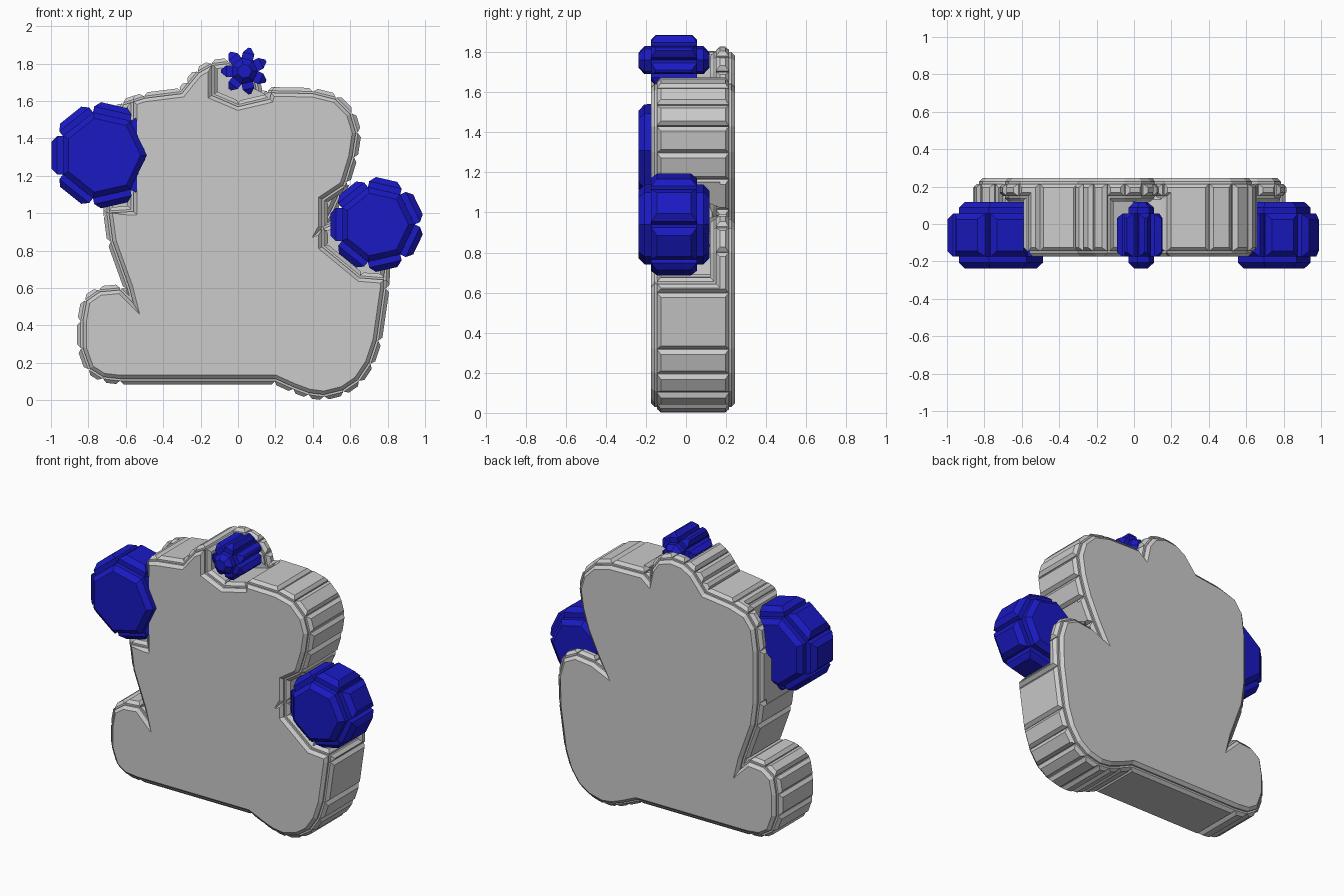
import bpy, bmesh
from math import pi, cos, sin

if "Cube" in bpy.data.objects:
    bpy.data.objects.remove(bpy.data.objects["Cube"])


def prism(outline, y0, y1):
    """Solid from an (x, z) outline, running from y0 to y1."""
    bm = bmesh.new()
    face = bm.faces.new([bm.verts.new((x, y0, z)) for x, z in outline])
    ext = bmesh.ops.extrude_face_region(bm, geom=[face])["geom"]
    moved = [v for v in ext if isinstance(v, bmesh.types.BMVert)]
    bmesh.ops.translate(bm, verts=moved, vec=(0, y1 - y0, 0))
    bmesh.ops.recalc_face_normals(bm, faces=bm.faces[:])
    return bm


def raise_panels(bm, straight, chamfer):
    """Push every face outward as its own chamfered panel."""
    for f in bm.faces[:]:
        short = min(e.calc_length() for e in f.edges)
        width = min(chamfer, 0.38 * short) if len(f.verts) == 4 else chamfer
        bmesh.ops.inset_individual(bm, faces=[f], thickness=0.0001, depth=straight,
                                   use_even_offset=True)
        bmesh.ops.inset_individual(bm, faces=[f], thickness=width, depth=chamfer,
                                   use_even_offset=True)


def make_object(name, bm):
    mesh = bpy.data.meshes.new(name)
    bm.to_mesh(mesh)
    bm.free()
    obj = bpy.data.objects.new(name, mesh)
    bpy.context.collection.objects.link(obj)
    return obj


# Body plate: full outline, anticlockwise from the bottom left
outline = [
    (-.63, .115), (.20, .115), (.30, .07), (.38, .04), (.46, .03), (.56, .055),
    (.64, .11), (.70, .20), (.74, .32), (.78, .60), (.785, .80), (.75, .92),
    (.66, .965), (.53, .95), (.44, .91), (.50, 1.02), (.57, 1.17), (.61, 1.30),
    (.63, 1.43), (.60, 1.53), (.52, 1.61), (.40, 1.64), (.16, 1.645), (.11, 1.605),
    (.09, 1.70), (.04, 1.77), (-.05, 1.80), (-.14, 1.79), (-.21, 1.75), (-.26, 1.69),
    (-.30, 1.64), (-.50, 1.615), (-.61, 1.58), (-.67, 1.50), (-.69, 1.35), (-.69, 1.0),
    (-.67, .85), (-.58, .60), (-.56, .52), (-.63, .59), (-.74, .58), (-.81, .53),
    (-.83, .42), (-.83, .28), (-.79, .17), (-.72, .125)]
body = make_object("body_plate", prism(outline, -.145, .215))

# Recesses cut into the front, leaving a thin back layer
recesses = [
    [(.45, .82), (.65, .655), (.95, .63), (1.1, 1.3), (.75, 1.265), (.60, 1.175), (.45, 1.075)],
    [(-.14, 1.63), (0, 1.57), (.17, 1.61), (.20, 1.75), (.20, 2.0), (-.14, 2.0)],
    [(-.56, 1.01), (-.56, 1.8), (-1.2, 1.8), (-1.2, .97)]]
cutters = []
for pts in recesses:
    cutter = make_object("recess_cutter", prism(pts, -1, .15))
    cutter.hide_render = True
    cutters.append(cutter)
    mod = body.modifiers.new("recess", "BOOLEAN")
    mod.operation, mod.solver, mod.object = "DIFFERENCE", "EXACT", cutter

bpy.context.view_layer.update()
evaluated = body.evaluated_get(bpy.context.evaluated_depsgraph_get())
bm = bmesh.new()
bm.from_mesh(evaluated.to_mesh())
evaluated.to_mesh_clear()
body.modifiers.clear()
for cutter in cutters:
    bpy.data.objects.remove(cutter)
bmesh.ops.remove_doubles(bm, verts=bm.verts[:], dist=.0005)
raise_panels(bm, .011, .019)
bm.to_mesh(body.data)
bm.free()

# Seven-sided blue knobs with a raised panel on every face
blue = bpy.data.materials.new("blue")
blue.diffuse_color = (.01, .01, .55, 1)
blue.use_nodes = True
blue.node_tree.nodes["Principled BSDF"].inputs["Base Color"].default_value = blue.diffuse_color
for name, x, z, r in [("left_knob", -.723, 1.31, .236),
                      ("right_knob", .74, .94, .205),
                      ("top_knob", .035, 1.76, .072)]:
    ring = [(x + r * cos(2 * pi * i / 7), z + r * sin(2 * pi * i / 7)) for i in range(7)]
    bm = prism(ring, -.175, .055)
    raise_panels(bm, .032, .03)
    make_object(name, bm).data.materials.append(blue)
